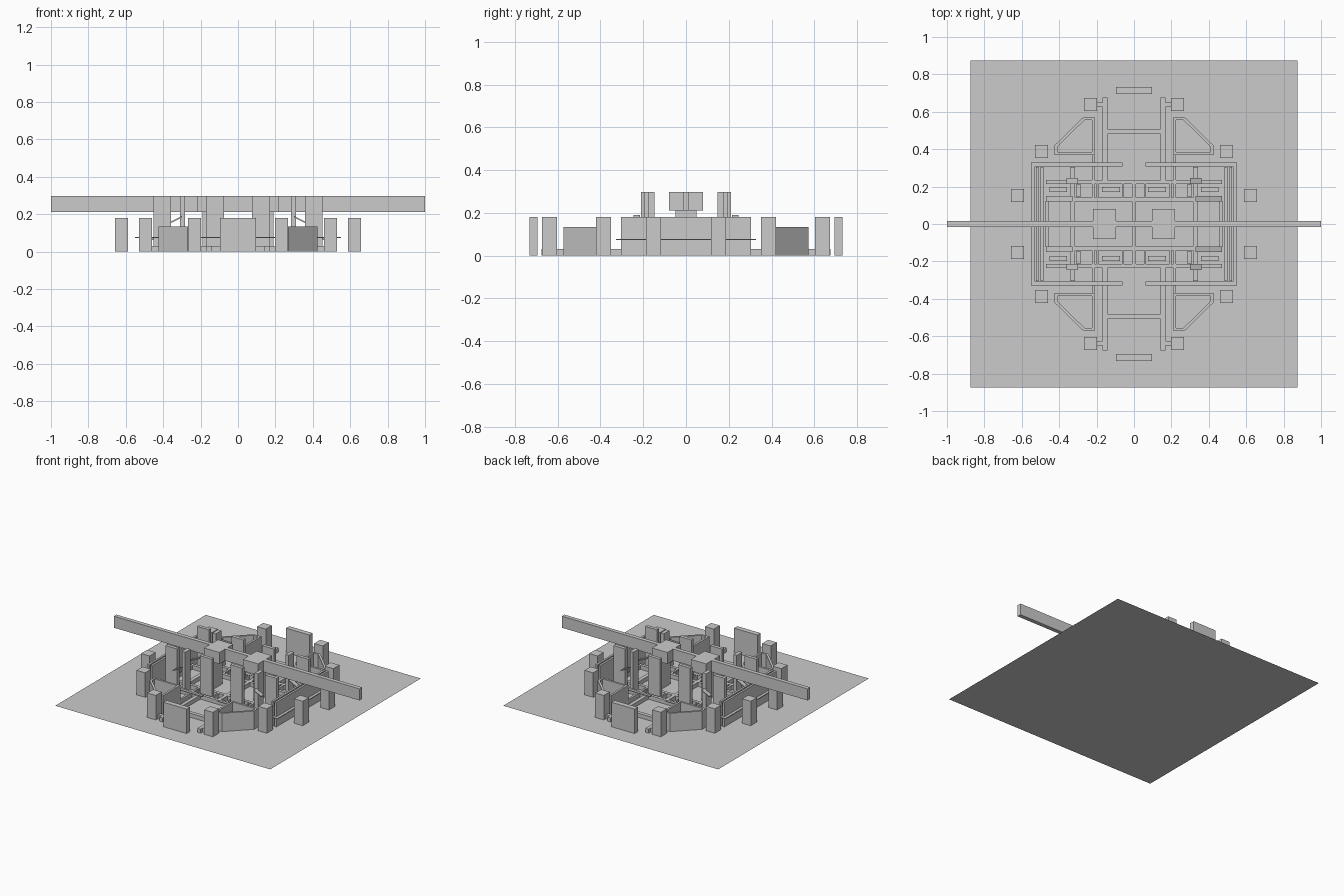
import bpy, bmesh
from mathutils import Vector

if "Cube" in bpy.data.objects:
    bpy.data.objects.remove(bpy.data.objects["Cube"])


def make(name, bm):
    bmesh.ops.recalc_face_normals(bm, faces=bm.faces)
    me = bpy.data.meshes.new(name)
    bm.to_mesh(me)
    bm.free()
    ob = bpy.data.objects.new(name, me)
    bpy.context.collection.objects.link(ob)
    return ob


def box(name, x, y, z):
    bm = bmesh.new()
    bmesh.ops.create_cube(bm, size=1)
    for v in bm.verts:
        v.co = [r[0] + (c + 0.5) * (r[1] - r[0]) for c, r in zip(v.co, (x, y, z))]
    return make(name, bm)


def mirrored(name, x, y, z, ax=True, ay=True):
    for sx in ((1, -1) if ax else (1,)):
        for sy in ((1, -1) if ay else (1,)):
            box(name, sorted(sx * v for v in x), sorted(sy * v for v in y), z)


def ring(name, outer, inner, h):
    """Hollow polygon wall from an outer and an inner outline."""
    for sx in (1, -1):
        for sy in (1, -1):
            bm = bmesh.new()
            o, i, ot, it = [[bm.verts.new((sx * a, sy * b, z)) for a, b in loop]
                            for z in (0, h) for loop in (outer, inner)]
            n = len(outer)
            for k in range(n):
                j = (k + 1) % n
                for a, b in ((o, ot), (ot, it), (it, i), (i, o)):
                    bm.faces.new((a[k], a[j], b[j], b[k]))
            make(name, bm)


def slope(name, p, q, y, t):
    """Slanted strip between two (x, z) points, mirrored four ways."""
    for sx in (1, -1):
        for sy in (1, -1):
            bm = bmesh.new()
            loops = [[bm.verts.new((sx * a, sy * yy, c)) for a, c in
                      (p, q, (q[0], q[1] - t), (p[0], p[1] - t))] for yy in y]
            bm.faces.new(loops[0])
            bm.faces.new(loops[1])
            for k in range(4):
                j = (k + 1) % 4
                bm.faces.new((loops[0][k], loops[0][j], loops[1][j], loops[1][k]))
            make(name, bm)


# Base sheet
bpy.ops.mesh.primitive_plane_add(size=1.75)
bpy.context.object.name = "base_sheet"

# Long top beam, its two blocks and their pedestals
box("top_beam", (-1, 1), (-0.015, 0.015), (0.212, 0.297))
mirrored("beam_block", (0.095, 0.22), (-0.08, 0.08), (0.212, 0.297), ay=False)
mirrored("beam_pedestal", (0.16, 0.19), (-0.05, 0.05), (0, 0.212), ay=False)

# Outer posts and end plates
for cx, cy in ((0.232, 0.639), (0.495, 0.387), (0.623, 0.152)):
    mirrored("outer_post", (cx - 0.035, cx + 0.035), (cy - 0.035, cy + 0.035), (0, 0.18))
mirrored("end_plate", (-0.095, 0.095), (0.695, 0.732), (0, 0.18), ax=False)

# Corner walls
ring("corner_wall",
     [(0.21, 0.572), (0.27, 0.572), (0.425, 0.42), (0.425, 0.37), (0.21, 0.37)],
     [(0.225, 0.557), (0.263, 0.557), (0.41, 0.413), (0.41, 0.385), (0.225, 0.385)], 0.135)

# Side walls and the thin ledges around them
mirrored("side_wall", (0.51, 0.525), (-0.305, 0.305), (0, 0.18), ay=False)
mirrored("inner_side_wall", (0.485, 0.5), (-0.305, 0.305), (0, 0.18), ay=False)
mirrored("side_ledge", (0.53, 0.55), (-0.328, 0.328), (0.072, 0.078), ay=False)
mirrored("end_ledge", (0.062, 0.53), (0.308, 0.328), (0.072, 0.078))

# Tall panels and thin posts
for x in ((0.075, 0.172), (0.357, 0.453)):
    mirrored("tall_panel", x, (0.172, 0.197), (0, 0.297))
mirrored("thin_post", (0.283, 0.31), (0.147, 0.21), (0, 0.297))

# Low floor framework
L = (0, 0.03)
mirrored("long_rail", (0.142, 0.168), (0.23, 0.675), L)
mirrored("rail_link", (0.168, 0.2), (0.625, 0.65), L)
mirrored("cross_rail", (-0.142, 0.142), (0.48, 0.508), L, ax=False)
mirrored("wall_rail", (0.21, 0.225), (0.14, 0.37), L)
for y in ((0.12, 0.142), (0.213, 0.235)):
    mirrored("frame_rail", (-0.47, 0.47), y, L, ax=False)
mirrored("frame_end", (0.455, 0.475), (-0.12, 0.12), L, ay=False)
mirrored("frame_divider", (0.315, 0.342), (-0.305, 0.305), L, ay=False)
box("centre_rail", (-0.012, 0.012), (-0.213, 0.213), L)
for x in ((0.055, 0.065), (0.19, 0.2)):
    mirrored("panel_surround", x, (0.142, 0.213), L)

# Slanted strips beside the thin posts
slope("upper_strip", (0.30, 0.19), (0.36, 0.16), (0.215, 0.245), 0.008)
slope("lower_strip", (0.33, 0.13), (0.47, 0.065), (0.12, 0.15), 0.008)
